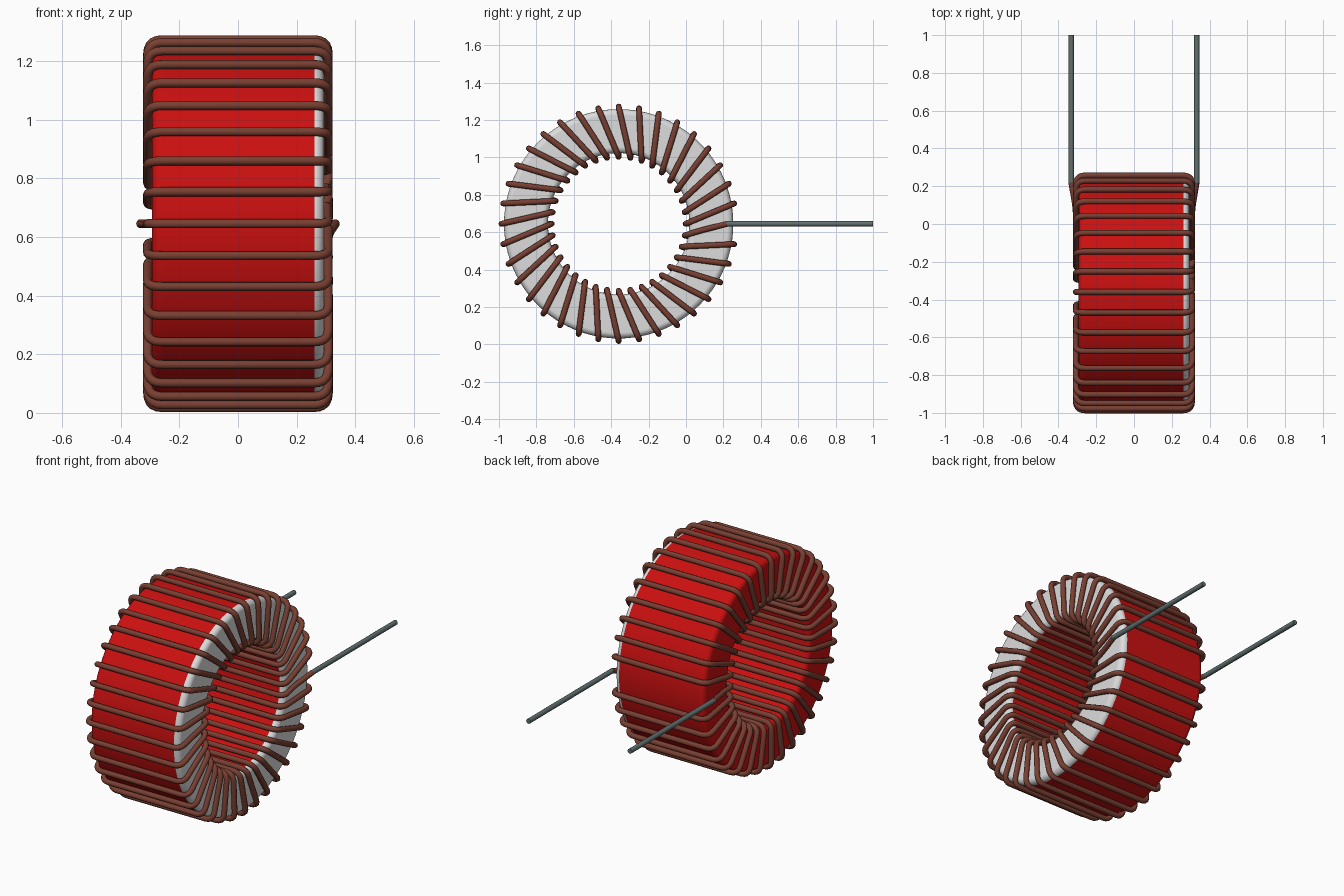
import bpy
import bmesh
import math
from mathutils import Vector

cube = bpy.data.objects.get("Cube")
if cube:
    bpy.data.objects.remove(cube, do_unlink=True)

CY, CZ = -0.36, 0.645          # ring centre
R_OUT, R_IN, HALF = 0.613, 0.378, 0.293   # core
BEVEL = 0.032
W_OUT, W_IN, W_X = 0.627, 0.358, 0.308    # winding path
TURNS = 36
LEAD_X, LEAD_Y = 0.332, 0.22


def material(name, rgb, rough=0.5):
    m = bpy.data.materials.new(name)
    m.use_nodes = True
    m.diffuse_color = (*rgb, 1)
    bsdf = m.node_tree.nodes["Principled BSDF"]
    bsdf.inputs["Base Color"].default_value = (*rgb, 1)
    bsdf.inputs["Roughness"].default_value = rough
    return m


red = material("core red", (0.6, 0.005, 0.005))
white = material("core white", (0.72, 0.72, 0.72))
copper = material("enamelled copper", (0.19, 0.05, 0.032))
tin = material("tinned lead", (0.12, 0.16, 0.16))


def ring_point(x, r, angle):
    return Vector((x, CY + r * math.cos(angle), CZ + r * math.sin(angle)))


# Core: rounded rectangle turned about the x axis, one end painted white
def make_core(segments=96, steps=4):
    profile = []
    corners = [(HALF, R_OUT, 0), (-HALF, R_OUT, 90), (-HALF, R_IN, 180), (HALF, R_IN, 270)]
    for x, r, start in corners:
        cx = x - math.copysign(BEVEL, x)
        cr = r - BEVEL if r == R_OUT else r + BEVEL
        for i in range(steps + 1):
            a = math.radians(start + 90 * i / steps)
            profile.append((cx + BEVEL * math.cos(a), cr + BEVEL * math.sin(a)))
    bm = bmesh.new()
    loops = [[bm.verts.new(ring_point(x, r, 2 * math.pi * s / segments)) for x, r in profile]
             for s in range(segments)]
    n = len(profile)
    for s in range(segments):
        a, b = loops[s], loops[(s + 1) % segments]
        for i in range(n):
            j = (i + 1) % n
            f = bm.faces.new((a[i], a[j], b[j], b[i]))
            f.smooth = True
            f.material_index = int(f.calc_center_median().x > HALF - BEVEL)
    bmesh.ops.recalc_face_normals(bm, faces=bm.faces[:])
    mesh = bpy.data.meshes.new("toroid_core")
    bm.to_mesh(mesh)
    bm.free()
    mesh.materials.append(red)
    mesh.materials.append(white)
    obj = bpy.data.objects.new("toroid_core", mesh)
    bpy.context.collection.objects.link(obj)
    obj.modifiers.new("flat_ends", 'WEIGHTED_NORMAL')


# Round every corner of a path
def fillet(points, radius, steps=5):
    out = [points[0]]
    for p, c, n in zip(points, points[1:], points[2:]):
        a = c + (p - c).normalized() * min(radius, (p - c).length * 0.45)
        b = c + (n - c).normalized() * min(radius, (n - c).length * 0.45)
        for i in range(steps + 1):
            t = i / steps
            out.append(a * (1 - t) ** 2 + c * 2 * t * (1 - t) + b * t * t)
    return out + [points[-1]]


def make_wire(name, points, radius, mat):
    curve = bpy.data.curves.new(name, 'CURVE')
    curve.dimensions = '3D'
    curve.bevel_depth = radius
    curve.bevel_resolution = 3
    curve.use_fill_caps = True
    spline = curve.splines.new('POLY')
    spline.points.add(len(points) - 1)
    for sp, p in zip(spline.points, points):
        sp.co = (*p, 1)
    spline.use_smooth = True
    curve.materials.append(mat)
    obj = bpy.data.objects.new(name, curve)
    bpy.context.collection.objects.link(obj)


make_core()

# Winding: straight on the -x end, stepping one pitch on the +x end
step = 2 * math.pi / TURNS
path = [Vector((-LEAD_X, LEAD_Y, CZ)), Vector((-W_X, 0.08, CZ))]
for k in range(TURNS):
    a = k * step
    if k:
        path += [ring_point(W_X, W_OUT, a), ring_point(-W_X, W_OUT, a)]
    path += [ring_point(-W_X, W_IN, a), ring_point(W_X, W_IN, a)]
path += [Vector((W_X, 0.08, CZ - 0.035)), Vector((LEAD_X, LEAD_Y, CZ))]
make_wire("copper_winding", fillet(path, 0.05), 0.0155, copper)

# Two straight leads to the back
for side, name in ((1, "left_lead"), (-1, "right_lead")):
    make_wire(name, [Vector((side * LEAD_X, LEAD_Y - 0.005, CZ)),
                     Vector((side * LEAD_X, 1.0, CZ))], 0.0145, tin)
